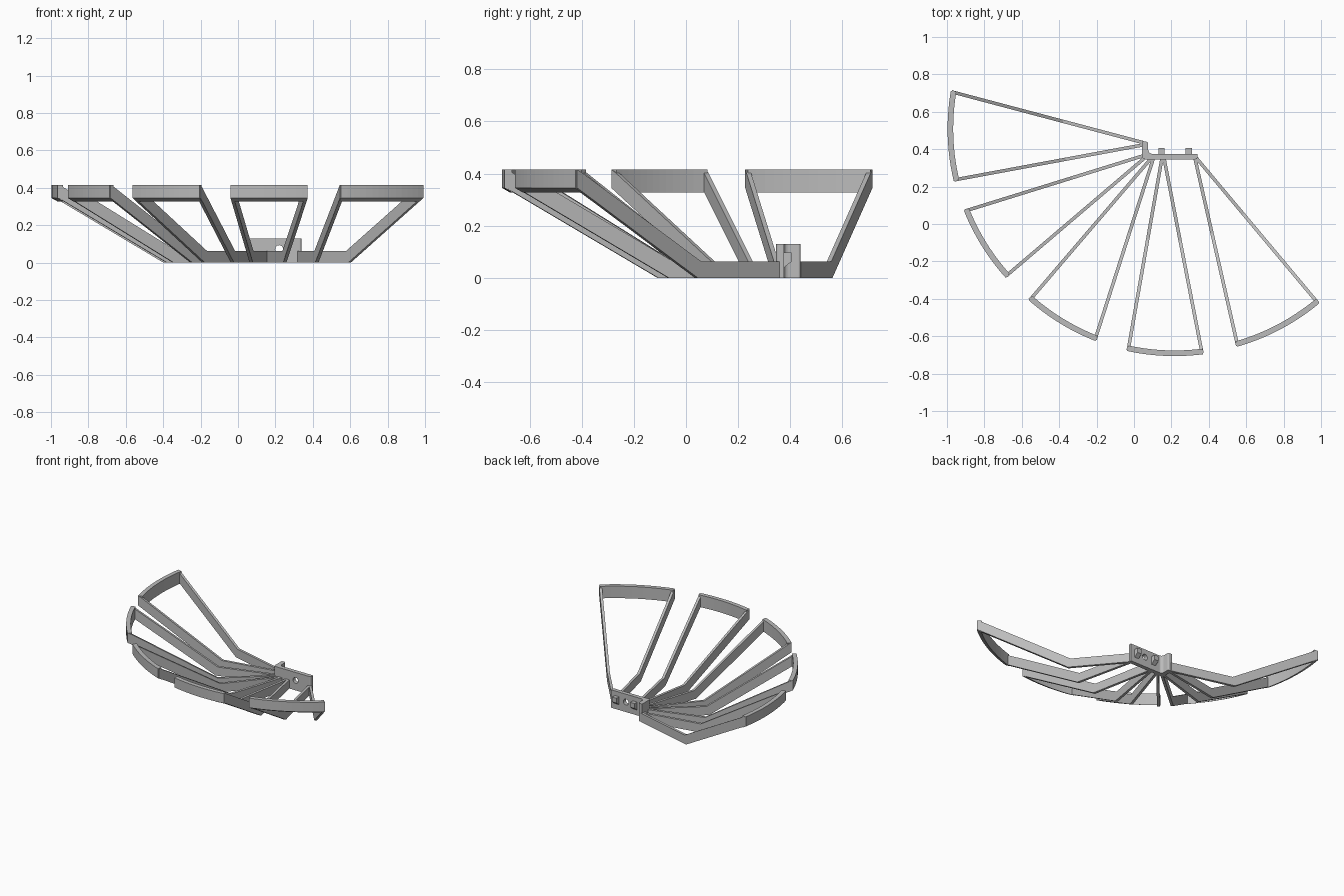
import bpy
import bmesh
import math
from mathutils import Vector, Matrix

cube = bpy.data.objects.get("Cube")
if cube:
    bpy.data.objects.remove(cube)

grey = bpy.data.materials.new("plain grey")
grey.use_nodes = True
grey.diffuse_color = (0.5, 0.5, 0.5, 1)
grey.node_tree.nodes["Principled BSDF"].inputs["Base Color"].default_value = (0.5, 0.5, 0.5, 1)

CENTRE = Vector((0.2, 0.49))
RADIUS = 1.2        # rim radius
BEND = 0.6          # radius where the arms turn upward
FLAT = 0.063        # height of the flat inner bars
TOP = 0.415
ARM_W = 0.018
RIM_T = 0.03


def add_object(name, bm):
    bmesh.ops.recalc_face_normals(bm, faces=bm.faces)
    mesh = bpy.data.meshes.new(name)
    bm.to_mesh(mesh)
    bm.free()
    mesh.materials.append(grey)
    obj = bpy.data.objects.new(name, mesh)
    bpy.context.collection.objects.link(obj)
    return obj


def extrude(name, points, matrix, depth):
    """Fill a 2D profile and extrude it along the local z axis of matrix."""
    bm = bmesh.new()
    face = bm.faces.new([bm.verts.new((a, b, 0)) for a, b in points])
    grown = bmesh.ops.extrude_face_region(bm, geom=[face])["geom"]
    verts = [v for v in grown if isinstance(v, bmesh.types.BMVert)]
    bmesh.ops.translate(bm, vec=(0, 0, depth), verts=verts)
    bm.transform(matrix)
    return add_object(name, bm)


def frame(origin, along, side):
    """Matrix with profile x along the given direction, y up, depth sideways."""
    up = Vector((0, 0, 1))
    m = Matrix((along, up, side)).transposed().to_4x4()
    m.translation = origin
    return m


# Bent arm: flat inner bar, then a rising bar up to the rim
def arm(name, start, end):
    a, b = Vector(start), Vector(end)
    d = (b - a).normalized()
    length = (b - a).length - 0.005
    off = a - CENTRE
    k = off.dot(d)
    bend = -k + math.sqrt(k * k - off.length_squared + BEND * BEND)
    profile = [(0, 0), (bend, 0), (length, 0.345), (length, TOP),
               (length - 0.027, 0.402), (bend - 0.017, FLAT), (0, FLAT)]
    side = Vector((d.y, -d.x, 0))
    origin = a.to_3d() - side * ARM_W / 2
    extrude(name, profile, frame(origin, d.to_3d(), side), ARM_W)


# Curved rim joining the tips of two arms
def rim(name, p, q, steps=14):
    p, q = Vector(p), Vector(q)
    mid, half = (p + q) / 2, (q - p) / 2
    inward = Vector((-half.y, half.x)).normalized()
    if inward.dot(CENTRE - mid) < 0:
        inward.negate()
    hub = mid + inward * math.sqrt(RADIUS ** 2 - half.length_squared)
    out = -inward
    tangent = Vector((-out.y, out.x))
    sweep = math.asin(half.length / RADIUS) + ARM_W / 4 / RADIUS
    section = [(RADIUS, 0.345), (RADIUS, TOP),
               (RADIUS - RIM_T, TOP), (RADIUS - RIM_T, 0.328)]
    bm = bmesh.new()
    rings = []
    for i in range(steps + 1):
        t = sweep * (2 * i / steps - 1)
        ray = out * math.cos(t) + tangent * math.sin(t)
        rings.append([bm.verts.new((*(hub + ray * r), z)) for r, z in section])
    for r0, r1 in zip(rings, rings[1:]):
        for j in range(4):
            n = (j + 1) % 4
            bm.faces.new((r0[j], r0[n], r1[n], r1[j]))
    bm.faces.new(rings[0])
    bm.faces.new(rings[-1])
    add_object(name, bm)


# Five petals: (start, tip) of both arms
petals = [
    ((0.05, 0.435), (-0.98, 0.708), (0.05, 0.423), (-0.965, 0.235)),
    ((0.05, 0.365), (-0.908, 0.068), (0.065, 0.36), (-0.69, -0.283)),
    ((0.095, 0.355), (-0.56, -0.41), (0.105, 0.355), (-0.21, -0.624)),
    ((0.15, 0.355), (-0.032, -0.68), (0.16, 0.355), (0.365, -0.697)),
    ((0.325, 0.355), (0.555, -0.655), (0.33, 0.357), (0.987, -0.427)),
]
for i, (a0, a1, b0, b1) in enumerate(petals, 1):
    arm(f"petal_{i}_first_arm", a0, a1)
    arm(f"petal_{i}_second_arm", b0, b1)
    rim(f"petal_{i}_rim", a1, b1)


# L-shaped mounting bracket with rounded corners
def corner(cx, cy, r, a0, a1, n=5):
    return [(cx + r * math.cos(math.radians(a0 + (a1 - a0) * i / n)),
             cy + r * math.sin(math.radians(a0 + (a1 - a0) * i / n))) for i in range(n + 1)]


plan = (corner(0.06, 0.362, 0.016, 180, 270)
        + corner(0.328, 0.358, 0.012, -90, 0)
        + [(0.34, 0.375)]
        + corner(0.098, 0.397, 0.022, 270, 180)
        + corner(0.066, 0.43, 0.01, 0, 90)
        + [(0.044, 0.44)])
bracket = extrude("mounting_bracket", plan, Matrix.Identity(4), 0.13)

# Round screw hole through the bracket
bm = bmesh.new()
bmesh.ops.create_cone(bm, cap_ends=True, segments=24, radius1=0.021, radius2=0.021, depth=0.2)
bm.transform(Matrix.Translation((0.22, 0.36, 0.072)) @ Matrix.Rotation(math.pi / 2, 4, "X"))
cutter = add_object("hole_cutter", bm)
cutter.hide_render = True
mod = bracket.modifiers.new("screw hole", "BOOLEAN")
mod.operation = "DIFFERENCE"
mod.solver = "EXACT"
mod.object = cutter
bpy.context.view_layer.update()
deps = bpy.context.evaluated_depsgraph_get()
cut_mesh = bpy.data.meshes.new_from_object(bracket.evaluated_get(deps))
bracket.modifiers.clear()
bracket.data = cut_mesh
bpy.data.objects.remove(cutter)

# Two wedge-shaped hooks on the back of the bracket
hook = [(0, 0.035), (0.035, 0.062), (0.035, 0.097), (0, 0.097)]
for name, x in (("right_hook", 0.13), ("left_hook", 0.275)):
    extrude(name, hook, frame(Vector((x, 0.37, 0)), Vector((0, 1, 0)), Vector((1, 0, 0))), 0.034)
